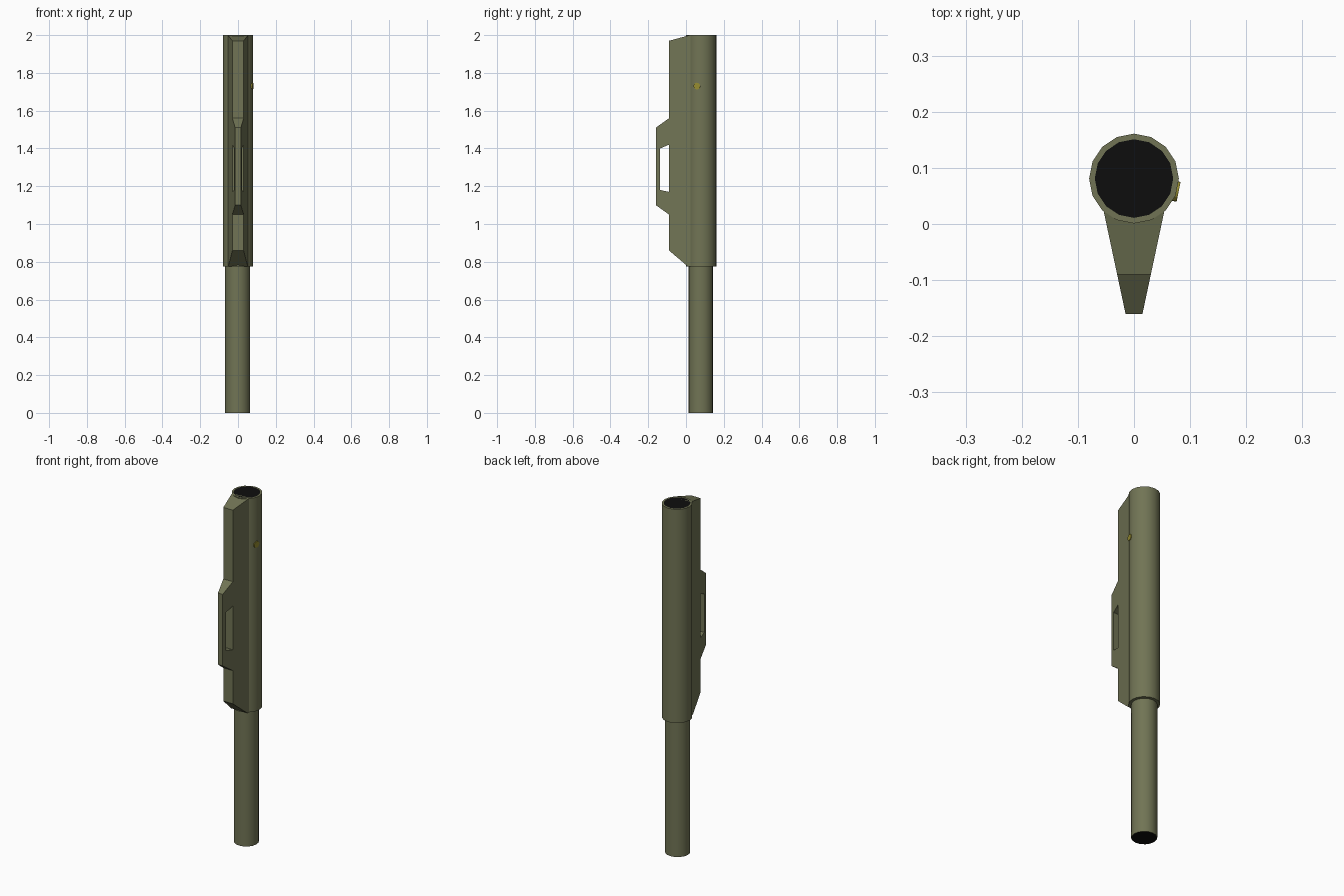
import bpy, bmesh, math
from mathutils import Matrix

if "Cube" in bpy.data.objects:
    bpy.data.objects.remove(bpy.data.objects["Cube"])


def material(name, rgb):
    m = bpy.data.materials.new(name)
    m.diffuse_color = (*rgb, 1)
    m.use_nodes = True
    m.node_tree.nodes["Principled BSDF"].inputs["Base Color"].default_value = m.diffuse_color
    return m


OLIVE = material("olive drab", (0.165, 0.175, 0.09))
BLACK = material("bore black", (0.004, 0.004, 0.004))
YELLOW = material("dull yellow", (0.30, 0.26, 0.03))
AXIS_Y = 0.081


def finish(name, bm, mats, smooth=False):
    bmesh.ops.recalc_face_normals(bm, faces=bm.faces)
    me = bpy.data.meshes.new(name)
    bm.to_mesh(me)
    bm.free()
    for m in mats:
        me.materials.append(m)
    ob = bpy.data.objects.new(name, me)
    bpy.context.collection.objects.link(ob)
    if smooth:
        bpy.ops.object.select_all(action='DESELECT')
        ob.select_set(True)
        bpy.context.view_layer.objects.active = ob
        bpy.ops.object.shade_smooth_by_angle(angle=math.radians(35))
    return ob


def tube(name, x, y, radius, z0, z1, dark_end, rim):
    """16-sided tube with a black disc inset in one end (+1 top, -1 bottom)."""
    bm = bmesh.new()
    bmesh.ops.create_cone(bm, cap_ends=True, segments=16, radius1=radius, radius2=radius,
                          depth=z1 - z0, matrix=Matrix.Translation((x, y, (z0 + z1) / 2)))
    bm.normal_update()
    cap = [f for f in bm.faces if f.normal.z * dark_end > 0.9]
    bmesh.ops.inset_region(bm, faces=cap, thickness=rim)
    cap[0].material_index = 1
    finish(name, bm, [OLIVE, BLACK], smooth=True)


# Wide upper tube and narrow lower tube
tube("upper_tube", 0, AXIS_Y, 0.08, 0.775, 2.0, 1, 0.010)
tube("lower_tube", -0.002, 0.078, 0.066, 0.0, 0.785, -1, 0.002)

# Tapered fin with handle: side profile (y, z), widened towards the tube
body = [(0.03, 2.0), (0.02, 2.0), (-0.09, 1.97), (-0.09, 1.56), (-0.09, 1.42), (-0.09, 1.17),
        (-0.09, 1.05), (-0.09, 0.86), (0.01, 0.775), (0.03, 0.775)]
handle = [(-0.09, 1.56), (-0.16, 1.51), (-0.16, 1.10), (-0.09, 1.05), (-0.09, 1.17),
          (-0.137, 1.18), (-0.137, 1.40), (-0.09, 1.42)]
bm = bmesh.new()
verts = {p: bm.verts.new((-1, *p)) for p in body + [q for q in handle if q not in body]}
for outline in (body, handle):
    bm.faces.new([verts[p] for p in outline])
ext = bmesh.ops.extrude_face_region(bm, geom=bm.faces[:], use_keep_orig=True)
for v in ext["geom"]:
    if isinstance(v, bmesh.types.BMVert):
        v.co.x = 1
for v in bm.verts:
    v.co.x *= 0.03 + 0.213 * (v.co.y + 0.09)
finish("handle_fin", bm, [OLIVE])

# Small yellow button on the right side
bm = bmesh.new()
ang = math.radians(-11.25)
place = (Matrix.Translation((0.0755, 0.058, 1.73)) @ Matrix.Rotation(ang, 4, 'Z')
         @ Matrix.Rotation(math.pi / 2, 4, 'Y'))
bmesh.ops.create_cone(bm, cap_ends=True, segments=12, radius1=0.018, radius2=0.018,
                      depth=0.008, matrix=place)
finish("side_button", bm, [YELLOW])
